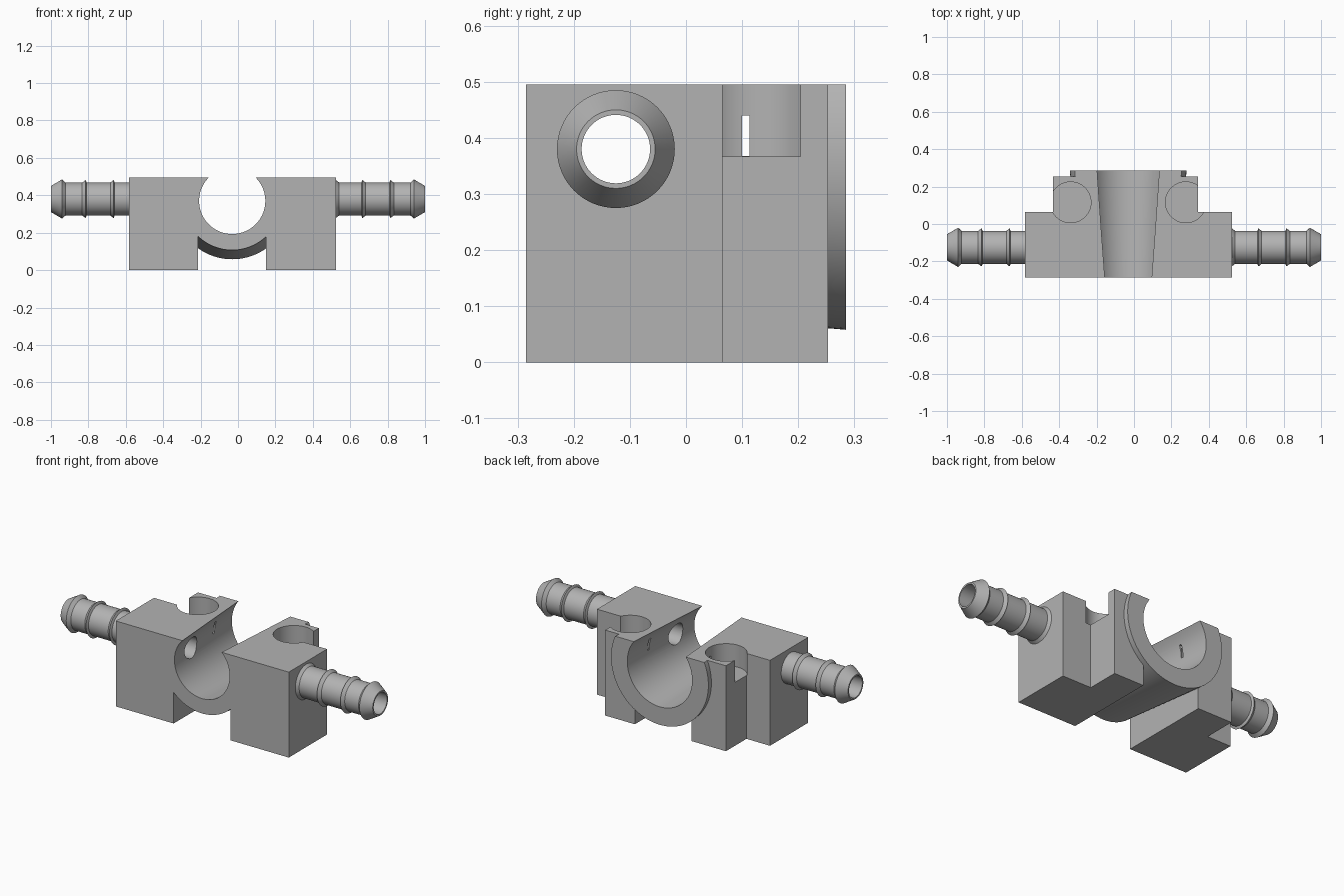
import bpy, bmesh, math
from mathutils import Matrix, Vector

cube = bpy.data.objects.get("Cube")
if cube:
    bpy.data.objects.remove(cube, do_unlink=True)

GREY = (0.45, 0.45, 0.45, 1)
grey = bpy.data.materials.new("light grey")
grey.use_nodes = True
grey.diffuse_color = GREY
grey.node_tree.nodes["Principled BSDF"].inputs["Base Color"].default_value = GREY

MID = -0.031                      # saddle centre line
BORE_Z = 0.37                     # saddle axis height
PIPE_Y, PIPE_Z, PIPE_R = -0.125, 0.38, 0.061
FRONT, BACK, TOP = -0.285, 0.285, 0.495


def finish(name, bm):
    bmesh.ops.recalc_face_normals(bm, faces=bm.faces)
    mesh = bpy.data.meshes.new(name)
    bm.to_mesh(mesh)
    bm.free()
    mesh.materials.append(grey)
    ob = bpy.data.objects.new(name, mesh)
    bpy.context.collection.objects.link(ob)
    return ob


def box(name, lo, hi):
    lo, hi = Vector(lo), Vector(hi)
    bm = bmesh.new()
    m = Matrix.Translation((lo + hi) / 2) @ Matrix.Diagonal((*(hi - lo), 1))
    bmesh.ops.create_cube(bm, size=1, matrix=m)
    return finish(name, bm)


def cone(name, start, end, r1, r2, sides=96):
    start, end = Vector(start), Vector(end)
    axis = end - start
    rot = axis.to_track_quat('Z', 'Y').to_matrix().to_4x4()
    bm = bmesh.new()
    bmesh.ops.create_cone(bm, cap_ends=True, segments=sides, radius1=r1, radius2=r2,
                          depth=axis.length,
                          matrix=Matrix.Translation((start + end) / 2) @ rot)
    return finish(name, bm)


def combine(target, tool, operation):
    mod = target.modifiers.new(operation.lower(), 'BOOLEAN')
    mod.operation, mod.object, mod.solver = operation, tool, 'EXACT'
    bpy.context.view_layer.objects.active = target
    bpy.ops.object.modifier_apply(modifier=mod.name)
    bpy.data.objects.remove(tool, do_unlink=True)


def smooth(ob):
    bpy.ops.object.select_all(action='DESELECT')
    ob.select_set(True)
    bpy.context.view_layer.objects.active = ob
    bpy.ops.object.shade_smooth_by_angle(angle=math.radians(25))


def saddle_cone(name, front_r, back_r, over):
    # tapered cylinder along y, extended past both ends at the same taper
    extra = (back_r - front_r) / (BACK - FRONT) * over
    return cone(name, (MID, FRONT - over, BORE_Z), (MID, BACK + over, BORE_Z),
                front_r - extra, back_r + extra)


# Stepped block with the gap between its two legs
body = box("saddle_body", (-0.584, -0.4, -0.1), (0.525, 0.065, 0.7))
combine(body, box("rear_step", (-0.433, -0.2, -0.1), (0.341, 0.253, 0.7)), 'UNION')
combine(body, box("leg_gap", (MID - 0.182, -0.5, -0.2), (MID + 0.182, 0.5, BORE_Z)), 'DIFFERENCE')

# Tapered cradle, trimmed to the block's outer limits, then bored out
combine(body, saddle_cone("cradle", 0.263, 0.312, 0.1), 'UNION')
combine(body, box("limits", (-1, FRONT, 0), (1, BACK, TOP)), 'INTERSECT')
combine(body, saddle_cone("bore", 0.177, 0.208, 0.15), 'DIFFERENCE')

# Screw pockets, their small slits, and the pipe passage
for side in (-1, 1):
    x = MID + side * 0.308
    combine(body, cone("pocket", (x, 0.116, 0.367), (x, 0.116, 0.6), 0.109, 0.109), 'DIFFERENCE')
    xs = sorted((MID + side * 0.17, MID + side * 0.26))
    combine(body, box("slit", (xs[0], 0.1, 0.368), (xs[1], 0.113, 0.44)), 'DIFFERENCE')
combine(body, cone("passage", (-0.9, PIPE_Y, PIPE_Z), (0.9, PIPE_Y, PIPE_Z), PIPE_R, PIPE_R, 64),
        'DIFFERENCE')
smooth(body)


# Barbed hose nozzles
def nozzle(name, side, root):
    tube = 0.088
    profile = [(root, PIPE_R), (root, tube)]
    if root < 0.53:
        profile = [(root, PIPE_R), (root, 0.1), (root + 0.016, tube)]
    for x in (0.665, 0.815):
        profile += [(x - 0.006, tube), (x, 0.102), (x + 0.018, tube)]
    profile += [(0.922, tube), (0.94, 0.105), (1, 0.07), (1, PIPE_R)]
    bm = bmesh.new()
    verts = [bm.verts.new((side * x, PIPE_Y, PIPE_Z + r)) for x, r in profile]
    edges = [bm.edges.new((a, b)) for a, b in zip(verts, verts[1:] + verts[:1])]
    bmesh.ops.spin(bm, geom=verts + edges, cent=(0, PIPE_Y, PIPE_Z), axis=(1, 0, 0),
                   angle=math.tau, steps=64)
    bmesh.ops.remove_doubles(bm, verts=bm.verts, dist=0.0001)
    smooth(finish(name, bm))


nozzle("left_nozzle", 1, 0.525)
nozzle("right_nozzle", -1, 0.584)
